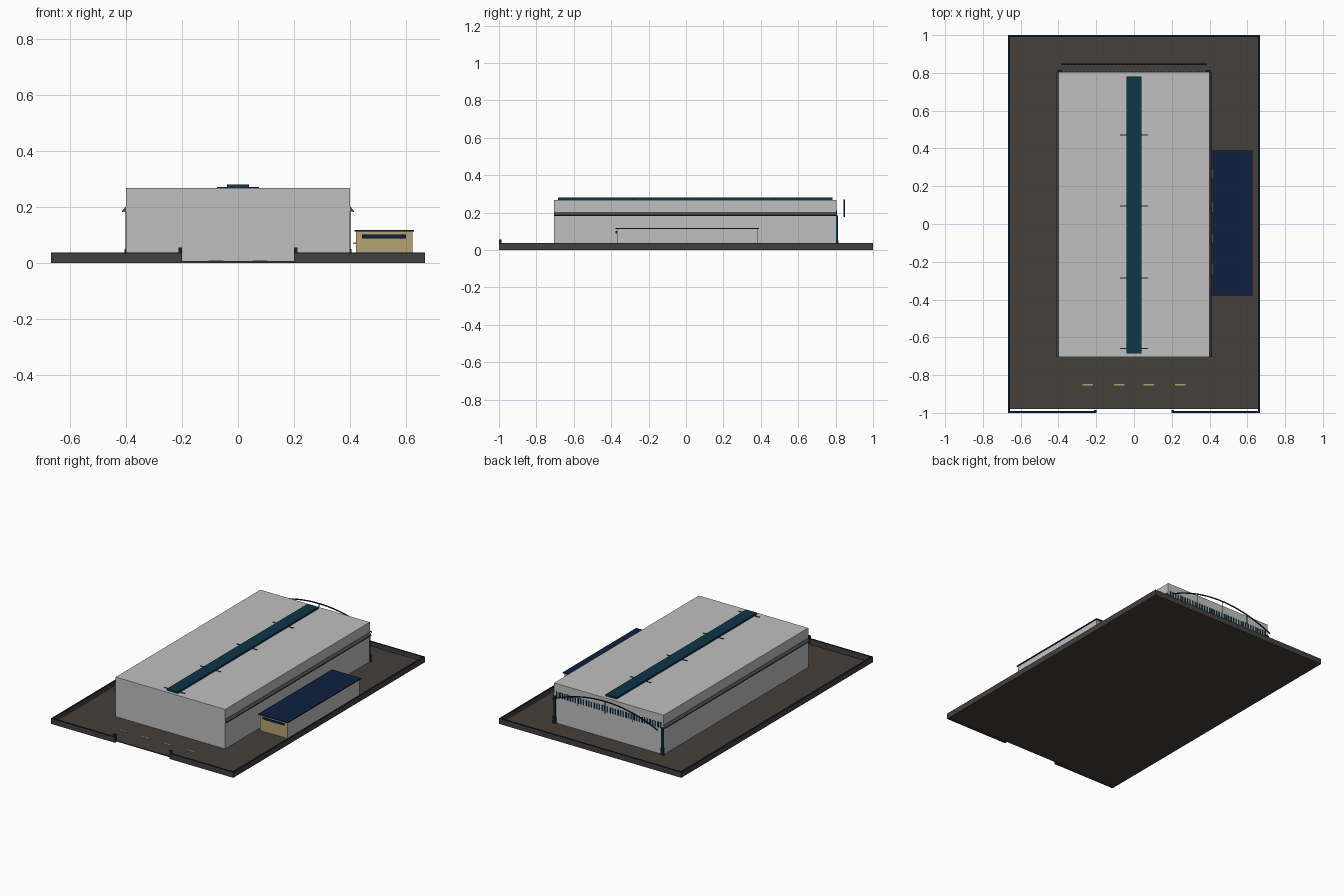
import bpy, math

if "Cube" in bpy.data.objects:
    bpy.data.objects.remove(bpy.data.objects["Cube"], do_unlink=True)


def material(name, r, g, b):
    m = bpy.data.materials.new(name)
    m.use_nodes = True
    m.diffuse_color = (r, g, b, 1)
    m.node_tree.nodes["Principled BSDF"].inputs["Base Color"].default_value = (r, g, b, 1)
    return m


GREY = material("pale grey cladding", 0.53, 0.53, 0.53)
BROWN = material("dark brown ground", 0.06, 0.05, 0.042)
NAVY = material("navy blue", 0.004, 0.014, 0.051)
TEAL = material("deep teal", 0.004, 0.037, 0.065)
TAN = material("tan render", 0.46, 0.37, 0.17)
SLATE = material("slate metal", 0.07, 0.075, 0.08)
DARK = material("dark steel", 0.012, 0.017, 0.025)


def mesh_object(name, verts, faces, mat):
    me = bpy.data.meshes.new(name)
    me.from_pydata(verts, [], faces)
    me.materials.append(mat)
    ob = bpy.data.objects.new(name, me)
    bpy.context.collection.objects.link(ob)
    return ob


def box(name, x, y, z, mat):
    """Box spanning the given (low, high) ranges."""
    verts = [(a, b, c) for a in x for b in y for c in z]
    faces = [(0, 1, 3, 2), (4, 6, 7, 5), (0, 4, 5, 1),
             (2, 3, 7, 6), (0, 2, 6, 4), (1, 5, 7, 3)]
    return mesh_object(name, verts, faces, mat)


def around(c, half):
    return (c - half, c + half)


# Yard slab
box("yard_slab", (-0.66, 0.66), (-0.98, 0.995), (0, 0.007), BROWN)

# Perimeter walls with navy coping, open at the front gate
walls = {
    "left_wall": ((0.656, 0.666), (-1, 1)),
    "right_wall": ((-0.666, -0.656), (-1, 1)),
    "back_wall": ((-0.656, 0.656), (0.99, 1)),
    "front_wall_left": ((0.2, 0.656), (-1, -0.99)),
    "front_wall_right": ((-0.656, -0.2), (-1, -0.99)),
}
for name, (x, y) in walls.items():
    box(name, x, y, (0, 0.034), BROWN)
    box(name + "_coping", x, y, (0.034, 0.037), NAVY)
for side, s in (("left", 1), ("right", -1)):
    box("gate_post_" + side, around(s * 0.206, 0.007), around(-0.993, 0.007), (0, 0.055), DARK)

# Painted parking lines
for x in (-0.245, -0.078, 0.078, 0.245):
    box("parking_line", around(x, 0.027), around(-0.85, 0.004), (0.006, 0.009), TAN)

# Main hall
box("main_hall", (-0.4, 0.4), (-0.705, 0.805), (0.003, 0.268), GREY)

# Roof ridge light and its cross ribs
box("ridge_light", around(0, 0.04), (-0.685, 0.782), (0.268, 0.28), TEAL)
for y in (-0.66, -0.285, 0.095, 0.472):
    box("ridge_rib", around(0, 0.075), around(y, 0.003), (0.267, 0.271), DARK)

# Sloping canopies along both long sides
for side, s in (("left", 1), ("right", -1)):
    profile = [(0.399, 0.203), (0.412, 0.187), (0.412, 0.183), (0.399, 0.183)]
    verts = [(s * x, y, z) for y in (-0.705, 0.805) for x, z in profile]
    faces = [(0, 1, 2, 3), (7, 6, 5, 4)]
    faces += [(i, i + 4, (i + 1) % 4 + 4, (i + 1) % 4) for i in range(4)]
    canopy = mesh_object("side_canopy_" + side, verts, faces, SLATE)
    if s < 0:
        canopy.data.flip_normals()
    canopy.data.update()
    box("canopy_edge_" + side, around(s * 0.411, 0.002), (-0.705, 0.805), (0.182, 0.186), DARK)

    # Rear corner columns with feet
    box("rear_column_" + side, around(s * 0.394, 0.007), (0.803, 0.813), (0.007, 0.185), TEAL)
    box("column_foot_" + side, around(s * 0.394, 0.01), (0.802, 0.816), (0.007, 0.05), DARK)

# Rear louvre band
count = 40
for i in range(count):
    x = -0.38 + 0.76 * i / (count - 1)
    box("rear_louvre", around(x, 0.005), (0.803, 0.808), (0.178, 0.215), TEAL)

# Free-standing arch at the rear
half, low, high, seg = 0.385, 0.18, 0.268, 32
rise = high - low
radius = (half * half + rise * rise) / (2 * rise)
sweep = math.asin(half / radius)
verts, faces = [], []
for i in range(seg + 1):
    a = -sweep + 2 * sweep * i / seg
    for r in (radius - 0.003, radius + 0.003):
        for y in (0.843, 0.849):
            verts.append((r * math.sin(a), y, high - radius + r * math.cos(a)))
for i in range(seg):
    k = 4 * i
    for a, b in ((0, 1), (1, 3), (3, 2), (2, 0)):
        faces.append((k + a, k + b, k + b + 4, k + a + 4))
faces += [(0, 2, 3, 1), (4 * seg, 4 * seg + 1, 4 * seg + 3, 4 * seg + 2)]
mesh_object("rear_arch", verts, faces, DARK)
for x in (-0.2, 0, 0.2):
    top = high - radius + math.sqrt(radius * radius - x * x)
    box("arch_hanger", around(x, 0.0015), around(0.846, 0.0015), (0.185, top), DARK)

# Office annex: tan walls with a grey outer side
annex = box("office_annex", (0.42, 0.622), (-0.37, 0.382), (0.003, 0.112), TAN)
annex.data.materials.append(GREY)
for p in annex.data.polygons:
    if p.center.x > 0.62:
        p.material_index = 1
box("annex_roof", (0.416, 0.628), (-0.378, 0.39), (0.112, 0.118), NAVY)
box("annex_front_window", (0.442, 0.6), (-0.376, -0.369), (0.088, 0.101), NAVY)
for y in (-0.24, -0.075, 0.09, 0.265):
    box("annex_door_hood", (0.411, 0.421), around(y, 0.028), (0.068, 0.073), TAN)
